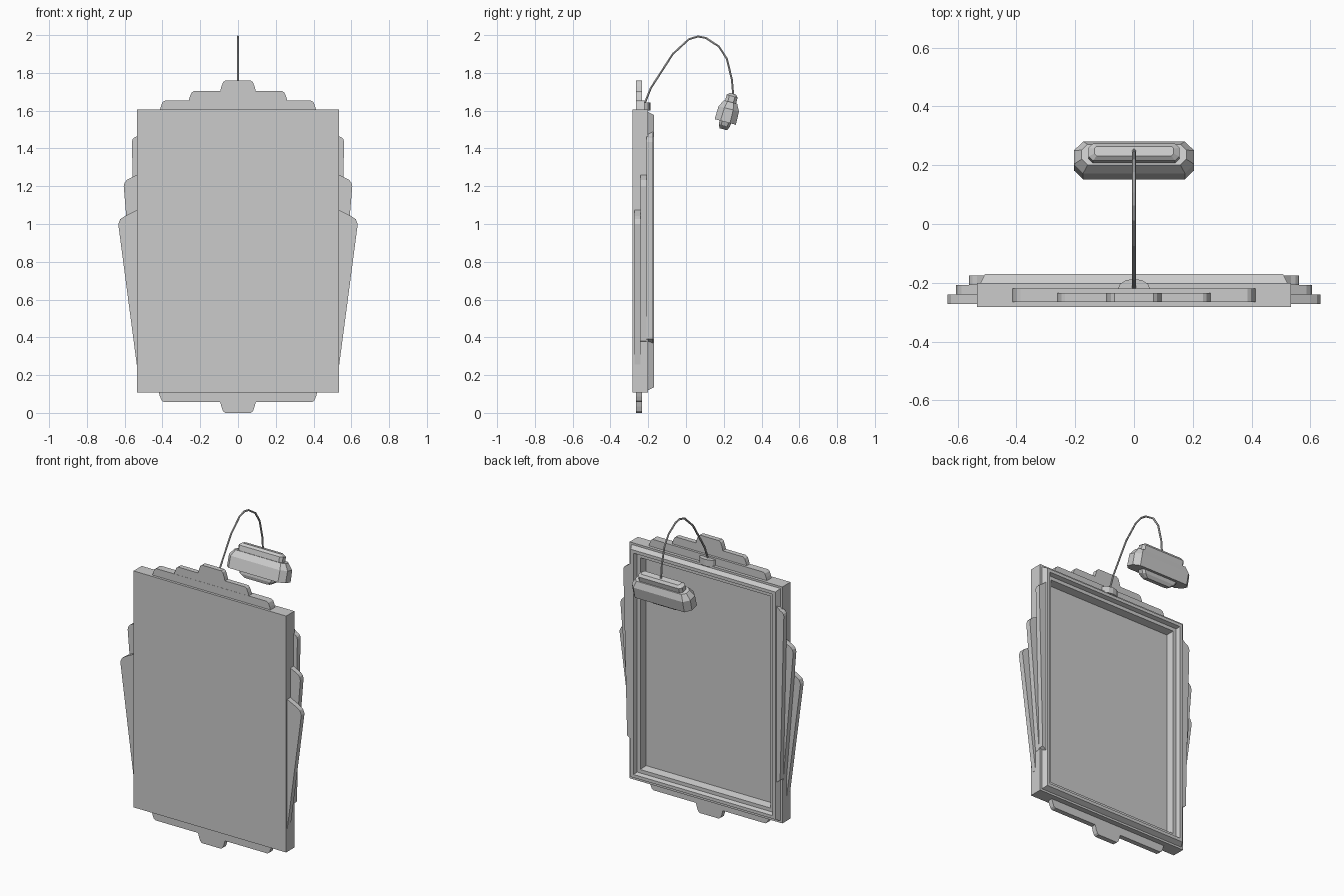
import bpy, bmesh, math
from mathutils import Vector, Matrix

cube = bpy.data.objects.get("Cube")
if cube:
    bpy.data.objects.remove(cube, do_unlink=True)

grey = bpy.data.materials.new("plain_grey")
grey.use_nodes = True
grey.diffuse_color = (0.6, 0.6, 0.6, 1)
grey.node_tree.nodes["Principled BSDF"].inputs["Base Color"].default_value = (0.6, 0.6, 0.6, 1)


def loft(name, loops):
    """Skin a stack of matching closed loops and cap both ends."""
    bm = bmesh.new()
    rings = [[bm.verts.new(p) for p in loop] for loop in loops]
    n = len(rings[0])
    for a, b in zip(rings, rings[1:]):
        for i in range(n):
            j = (i + 1) % n
            bm.faces.new((a[i], a[j], b[j], b[i]))
    bm.faces.new(rings[0])
    bm.faces.new(rings[-1])
    bmesh.ops.recalc_face_normals(bm, faces=bm.faces)
    mesh = bpy.data.meshes.new(name)
    bm.to_mesh(mesh)
    bm.free()
    mesh.materials.append(grey)
    obj = bpy.data.objects.new(name, mesh)
    bpy.context.collection.objects.link(obj)
    return obj


def plate(name, outline, y0, y1):
    """Extrude an x-z outline along y."""
    return loft(name, [[(x, y, z) for x, z in outline] for y in (y0, y1)])


def tier(name, half, z0, z1, y0, y1):
    """Crest step with softened, sloping ends."""
    h = z1 - z0
    side = [(half, z0), (half - 0.007, z0 + h * 0.45),
            (half - 0.016, z0 + h * 0.85), (half - 0.028, z1)]
    return plate(name, side + [(-x, z) for x, z in reversed(side)], y0, y1)


def octagon(hx, hy, c):
    quarter = [(hx, hy - c), (hx - c, hy)]
    half = quarter + [(-x, y) for x, y in reversed(quarter)]
    return half + [(-x, -y) for x, y in half]


# Framed panel: rectangular loops, each an inset and a depth
W, Z0, Z1 = 0.535, 0.108, 1.605
steps = [(0, -0.282), (0, -0.2), (0.013, -0.2), (0.028, -0.17), (0.048, -0.17),
         (0.056, -0.195), (0.078, -0.195), (0.088, -0.24)]
loft("framed_panel", [[(-W + i, y, Z0 + i), (W - i, y, Z0 + i),
                       (W - i, y, Z1 - i), (-W + i, y, Z1 - i)] for i, y in steps])

# Stepped crest above and below
tier("crest_lower", 0.415, 1.6, 1.653, -0.266, -0.219)
tier("crest_middle", 0.262, 1.65, 1.703, -0.265, -0.234)
tier("crest_upper", 0.095, 1.7, 1.76, -0.265, -0.234)
tier("base_upper", 0.42, 0.11, 0.057, -0.265, -0.234)
tier("base_lower", 0.095, 0.06, 0, -0.265, -0.234)

# Fanned side wings, mirrored: tip x, shoulder z, foot z and front depth
wings = [("front", 0.634, 1.0, 0.256, -0.272, 0.035, 0.042),
         ("middle", 0.605, 1.2, 0.38, -0.24, 0.018, 0.034),
         ("rear", 0.562, 1.435, 0.39, -0.208, 0.012, 0.022)]
for label, tip, shoulder, foot, y, dx, dz in wings:
    outline = [(0.51, foot - 0.02), (0.536, foot), (tip, shoulder),
               (tip - dx * 0.3, shoulder + dz * 0.6), (tip - dx, shoulder + dz),
               (0.535, shoulder + dz + (tip - dx - 0.535) * 0.5), (0.51, shoulder + dz + 0.03)]
    for side, s in (("left", 1), ("right", -1)):
        plate(f"{label}_wing_{side}", [(s * x, z) for x, z in outline], y, y + 0.032)

# Half-round cable mount on the top rail
arc = [(0.055 * math.cos(a), -0.221 + 0.034 * math.sin(a))
       for a in [math.pi * k / 6 for k in range(7)]]
loft("cable_mount", [[(x, y, z) for x, y in arc] for z in (1.6, 1.642)])

# Arched lamp arm
path = [(-0.222, 1.63), (-0.186, 1.72), (-0.07, 1.9), (0.015, 1.978), (0.063, 1.993),
        (0.105, 1.985), (0.174, 1.94), (0.216, 1.875), (0.243, 1.765), (0.25, 1.68)]
loops = []
for k, (y, z) in enumerate(path):
    a, b = path[max(k - 1, 0)], path[min(k + 1, len(path) - 1)]
    t = Vector((0, b[0] - a[0], b[1] - a[1])).normalized()
    across = t.cross(Vector((1, 0, 0)))
    loops.append([Vector((0, y, z)) + 0.006 * (math.cos(q) * Vector((1, 0, 0)) + math.sin(q) * across)
                  for q in [math.tau * i / 6 for i in range(6)]])
loft("lamp_arm", loops)

# Tilted lamp head: drop along the axis, half length, half depth, corner cut
tilt = Matrix.Translation((0, 0.248, 1.69)) @ Matrix.Rotation(math.radians(-15), 4, "X")
head = {
    "lamp_cap": [(0, 0.135, 0.017, 0.008), (0.014, 0.155, 0.03, 0.015), (0.055, 0.155, 0.03, 0.015)],
    "lamp_shade": [(0.046, 0.178, 0.036, 0.02), (0.083, 0.205, 0.056, 0.032),
                   (0.155, 0.205, 0.058, 0.032)],
    "lamp_bulb": [(0.15, 0.13, 0.032, 0.014), (0.175, 0.12, 0.03, 0.014), (0.195, 0.09, 0.02, 0.01)],
}
for name, rings in head.items():
    loft(name, [[tilt @ Vector((x, y, -d)) for x, y in octagon(hx, hy, c)]
                for d, hx, hy, c in rings])
